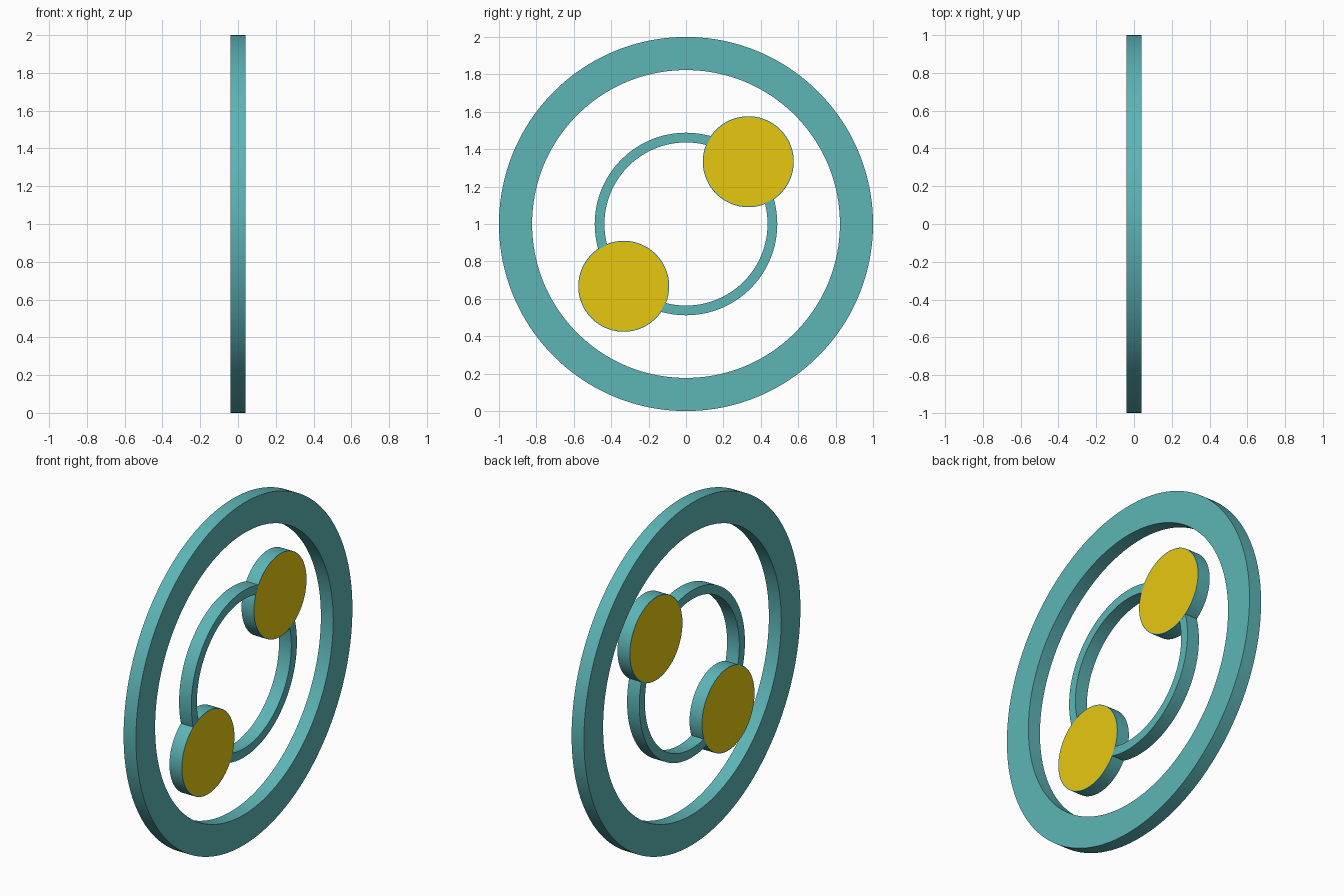
import bpy, bmesh
from math import sin, cos, pi, radians

if "Cube" in bpy.data.objects:
    bpy.data.objects.remove(bpy.data.objects["Cube"])

HALF = 0.04       # half thickness of the emblem
CENTRE_Z = 1.0


def material(name, colour):
    m = bpy.data.materials.new(name)
    m.diffuse_color = colour
    m.use_nodes = True
    m.node_tree.nodes["Principled BSDF"].inputs["Base Color"].default_value = m.diffuse_color
    return m


teal = material("teal", (0.11, 0.46, 0.47, 1))
yellow = material("yellow", (0.80, 0.58, 0.005, 1))


def finish(name, bm, mats):
    bmesh.ops.recalc_face_normals(bm, faces=bm.faces[:])
    mesh = bpy.data.meshes.new(name)
    bm.to_mesh(mesh)
    bm.free()
    for m in mats:
        mesh.materials.append(m)
    ob = bpy.data.objects.new(name, mesh)
    bpy.context.collection.objects.link(ob)
    bpy.ops.object.select_all(action='DESELECT')
    ob.select_set(True)
    bpy.context.view_layer.objects.active = ob
    bpy.ops.object.shade_smooth_by_angle(angle=radians(30))
    return ob


def band(name, r_in, r_out, half, start, sweep, steps):
    """Rectangular section swept about the x axis, closed if a full turn."""
    bm = bmesh.new()
    closed = sweep >= 2 * pi - 1e-6
    rows = []
    for i in range(steps if closed else steps + 1):
        a = start + sweep * i / steps
        rows.append([bm.verts.new((x, r * cos(a), CENTRE_Z + r * sin(a)))
                     for x, r in ((-half, r_in), (half, r_in),
                                  (half, r_out), (-half, r_out))])
    for i in range(steps):
        p, q = rows[i], rows[(i + 1) % len(rows)]
        for k in range(4):
            n = (k + 1) % 4
            bm.faces.new((p[k], p[n], q[n], q[k]))
    if not closed:
        bm.faces.new(rows[0])
        bm.faces.new(rows[-1])
    return finish(name, bm, [teal])


def disc(name, y, z, radius, border, steps=96):
    """Short cylinder along x with a coloured face on both ends."""
    bm = bmesh.new()
    rims = [[bm.verts.new((x, y + radius * cos(2 * pi * i / steps),
                           z + radius * sin(2 * pi * i / steps)))
             for i in range(steps)] for x in (-HALF, HALF)]
    for i in range(steps):
        j = (i + 1) % steps
        bm.faces.new((rims[0][i], rims[0][j], rims[1][j], rims[1][i]))
    caps = [bm.faces.new(r) for r in rims]
    bmesh.ops.recalc_face_normals(bm, faces=bm.faces[:])
    bmesh.ops.inset_individual(bm, faces=caps, thickness=border)
    for f in bm.faces:
        if len(f.verts) == steps:
            f.material_index = 1
    return finish(name, bm, [teal, yellow])


# Outer ring
band("outer_ring", 0.823, 1.0, HALF, 0, 2 * pi, 160)

# Two discs and the inner ring arcs that join them
for side, s in (("upper", 1), ("lower", -1)):
    disc(side + "_disc", 0.333 * s, CENTRE_Z + 0.333 * s, 0.243, 0.005)
    start = radians(45 + 28 if s > 0 else 225 + 28)
    band(side + "_arc", 0.436, 0.488, HALF - 0.0005, start, radians(124), 64)
